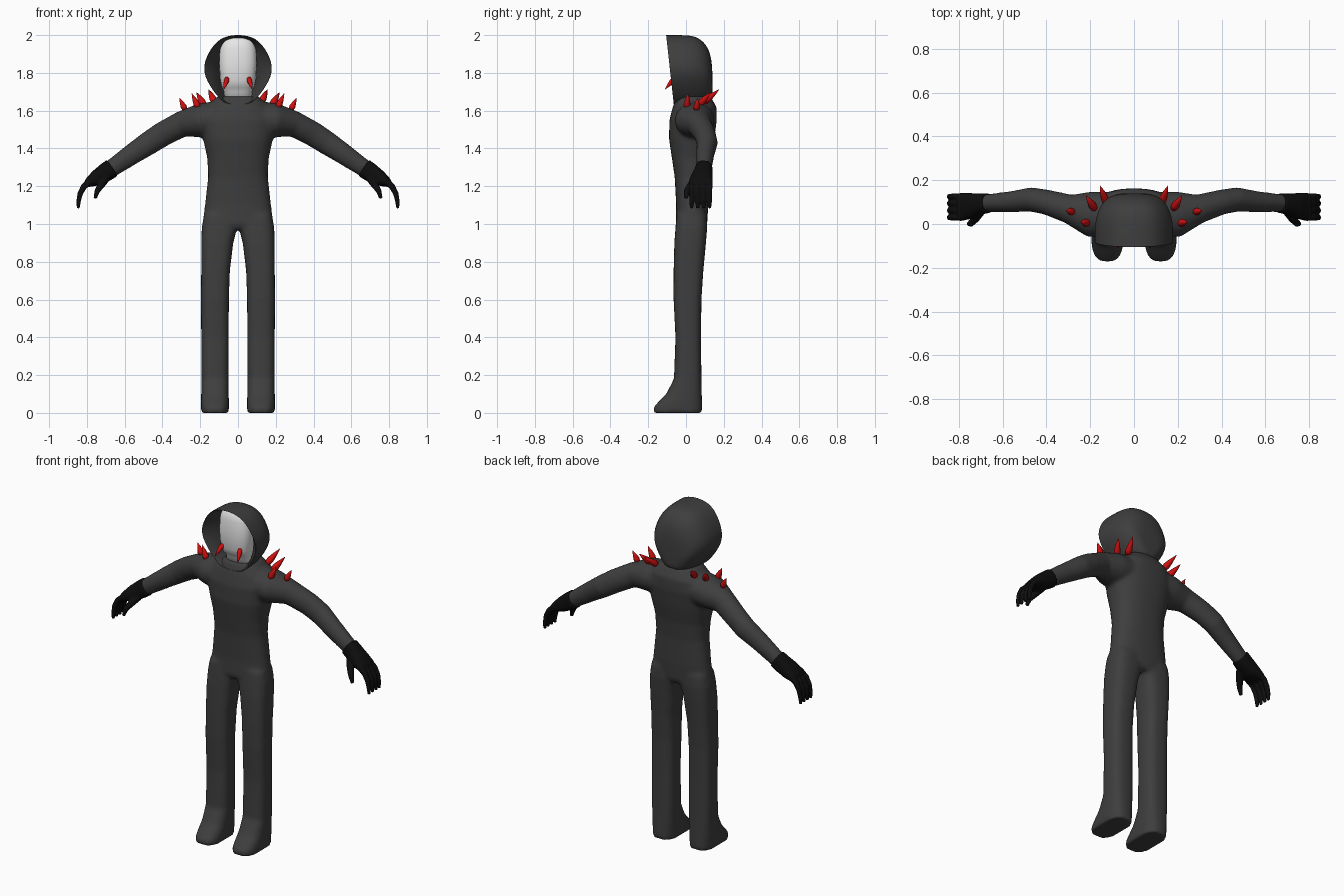
import bpy, bmesh, math
from mathutils import Vector


def material(name, rgb):
    m = bpy.data.materials.new(name)
    m.diffuse_color = (*rgb, 1)
    return m


CLOTH = material("charcoal cloth", (0.048, 0.048, 0.048))
BLACK = material("black glove", (0.004, 0.004, 0.004))
RED = material("red spike", (0.62, 0.005, 0.005))
WHITE = material("white mask", (0.8, 0.8, 0.8))


def skin(bm, loops):
    """Bridge equal vertex loops and cap both ends."""
    rows = [[bm.verts.new(p) for p in loop] for loop in loops]
    n = len(rows[0])
    for r, q in zip(rows, rows[1:]):
        for i in range(n):
            bm.faces.new((r[i], r[(i + 1) % n], q[(i + 1) % n], q[i]))
    bm.faces.new(rows[0][::-1])
    bm.faces.new(rows[-1])


def tube(bm, rings, sides=24, power=2.0, level=False):
    """Loft rings (x, y, z, depth radius, width radius) along their path."""
    pts = [Vector(r[:3]) for r in rings]
    loops = []
    for i, (p, ring) in enumerate(zip(pts, rings)):
        d = (pts[min(i + 1, len(pts) - 1)] - pts[max(i - 1, 0)]).normalized()
        if level:
            d = Vector((0, 0, 1))
        u = Vector((0, 1, 0))
        u = (u - d * u.dot(d)).normalized()
        v = d.cross(u)
        loop = []
        for k in range(sides):
            t = 2 * math.pi * k / sides
            c, s = math.cos(t), math.sin(t)
            c = math.copysign(abs(c) ** (2 / power), c)
            s = math.copysign(abs(s) ** (2 / power), s)
            loop.append(p + u * c * ring[3] + v * s * ring[4])
        loops.append(loop)
    skin(bm, loops)


def stack(bm, sections, x=None, **kw):
    """Level sections (z, centre x, half width, front y, back y)."""
    tube(bm, [(cx, (f + b) / 2, z, (b - f) / 2, w) for z, cx, w, f, b in sections],
         level=True, **kw)


def flip(rings, s):
    return [(s * r[0], *r[1:]) for r in rings]


def finish(name, bm, mat, voxel=0, smooth=0, subdiv=0):
    bmesh.ops.recalc_face_normals(bm, faces=bm.faces)
    me = bpy.data.meshes.new(name)
    bm.to_mesh(me)
    bm.free()
    me.materials.append(mat)
    for p in me.polygons:
        p.use_smooth = True
    ob = bpy.data.objects.new(name, me)
    bpy.context.collection.objects.link(ob)
    if voxel:
        m = ob.modifiers.new("fuse", "REMESH")
        m.mode = "VOXEL"
        m.voxel_size = voxel
        m.use_smooth_shade = True
        m = ob.modifiers.new("soften", "SMOOTH")
        m.factor = 0.5
        m.iterations = smooth
    if subdiv:
        m = ob.modifiers.new("round", "SUBSURF")
        m.levels = m.render_levels = subdiv
    return ob


# Suit: torso, legs with feet and sleeves fused into one skin
bm = bmesh.new()
stack(bm, [(0.97, 0, 0.15, -0.04, 0.10), (1.00, 0, 0.188, -0.055, 0.112),
           (1.10, 0, 0.175, -0.052, 0.118), (1.25, 0, 0.158, -0.06, 0.12),
           (1.35, 0, 0.163, -0.075, 0.13), (1.45, 0, 0.185, -0.09, 0.15),
           (1.55, 0, 0.20, -0.088, 0.163), (1.62, 0, 0.17, -0.07, 0.162),
           (1.675, 0, 0.11, -0.05, 0.13)], sides=32, power=2.4)
leg = [(0, 0.122, 0.074, -0.175, 0.086), (0.03, 0.122, 0.074, -0.172, 0.086),
       (0.06, 0.122, 0.074, -0.145, 0.085), (0.10, 0.122, 0.073, -0.105, 0.084),
       (0.18, 0.122, 0.072, -0.064, 0.082), (0.40, 0.122, 0.073, -0.056, 0.08),
       (0.60, 0.122, 0.074, -0.066, 0.082), (0.75, 0.119, 0.076, -0.066, 0.092),
       (0.90, 0.11, 0.085, -0.062, 0.106), (0.98, 0.098, 0.094, -0.056, 0.112),
       (1.05, 0.09, 0.09, -0.05, 0.11)]
arm = [(0.08, 0.045, 1.56, 0.10, 0.095), (0.20, 0.045, 1.548, 0.105, 0.09),
       (0.30, 0.07, 1.528, 0.066, 0.069), (0.40, 0.10, 1.475, 0.057, 0.066),
       (0.47, 0.112, 1.43, 0.056, 0.063), (0.56, 0.102, 1.37, 0.048, 0.056),
       (0.68, 0.095, 1.287, 0.04, 0.046)]
for s in (-1, 1):
    stack(bm, [(z, s * x, w, f, b) for z, x, w, f, b in leg], power=2.8)
    tube(bm, flip(arm, s))
finish("suit", bm, CLOTH, voxel=0.011, smooth=6)

# Gloves: palm, four curled fingers and a thumb per hand
palm = [(0.668, 0.096, 1.296, 0.045, 0.051), (0.70, 0.092, 1.274, 0.048, 0.05),
        (0.75, 0.083, 1.242, 0.059, 0.042), (0.79, 0.078, 1.22, 0.064, 0.026),
        (0.805, 0.078, 1.21, 0.06, 0.016)]
thumb = [(0.70, 0.06, 1.24, 0.022, 0.022), (0.725, 0.025, 1.205, 0.02, 0.019),
         (0.745, 0.004, 1.175, 0.017, 0.015), (0.757, 0.0, 1.135, 0.01, 0.009)]
for s, side in ((-1, "right"), (1, "left")):
    bm = bmesh.new()
    tube(bm, flip(palm, s), power=2.5)
    tube(bm, flip(thumb, s), sides=12)
    for y in (0.125, 0.094, 0.062, 0.03):
        tube(bm, flip([(0.785, y, 1.222, 0.016, 0.018), (0.815, y, 1.20, 0.015, 0.017),
                       (0.836, y, 1.16, 0.014, 0.015), (0.844, y, 1.12, 0.013, 0.012),
                       (0.846, y, 1.083, 0.009, 0.008)], s), sides=12)
    finish(side + "_glove", bm, BLACK, voxel=0.005, smooth=2)

# Hood: six-cornered shell swept front to back, with a funnel-shaped rim
outer = [(0, 2.004), (0.08, 1.992), (0.137, 1.945), (0.195, 1.83),
         (0.155, 1.735), (0.072, 1.625), (0, 1.64)]
inner = [(0, 1.985), (0.06, 1.98), (0.10, 1.93), (0.11, 1.83),
         (0.105, 1.74), (0.075, 1.65), (0, 1.645)]


def hood_loop(half, y, sx=1.0, sz=1.0, lean=0.0):
    full = half + [(-x, z) for x, z in half[-2:0:-1]]
    return [Vector((x * sx, y + lean * (2 - z), 1.72 + (z - 1.72) * sz))
            for x, z in full]


bm = bmesh.new()
skin(bm, [hood_loop(inner, 0.05, 0.8, 0.8),
          hood_loop(inner, -0.03, lean=0.05),
          hood_loop(outer, -0.104, 0.97, 0.995, lean=0.11),
          hood_loop(outer, -0.107, lean=0.11),
          hood_loop(outer, -0.095, lean=0.11),
          hood_loop(outer, 0.0),
          hood_loop(outer, 0.065, 0.92, 0.97),
          hood_loop(outer, 0.118, 0.72, 0.78),
          hood_loop(outer, 0.138, 0.45, 0.5),
          hood_loop(outer, 0.14, 0.2, 0.2)])
finish("hood", bm, CLOTH, subdiv=2)

# Mask: pale blank face tapering to a neck
bm = bmesh.new()
stack(bm, [(1.63, 0, 0.07, -0.035, 0.06), (1.70, 0, 0.074, -0.04, 0.06),
           (1.722, 0, 0.084, -0.06, 0.06), (1.76, 0, 0.094, -0.074, 0.06),
           (1.85, 0, 0.10, -0.078, 0.06), (1.93, 0, 0.096, -0.074, 0.06),
           (1.97, 0, 0.082, -0.064, 0.05), (1.986, 0, 0.058, -0.05, 0.03)],
      sides=32, power=2.5)
finish("mask", bm, WHITE)

# Spikes: four on each shoulder and one fang on each cheek
spikes = [((0.28, 0.055, 1.605), (0.31, 0.062, 1.668), 0.017),
          ((0.21, 0.004, 1.615), (0.245, 0.01, 1.692), 0.018),
          ((0.18, 0.07, 1.63), (0.22, 0.13, 1.697), 0.019),
          ((0.125, 0.095, 1.645), (0.155, 0.175, 1.712), 0.019),
          ((0.057, -0.06, 1.772), (0.075, -0.112, 1.712), 0.014)]
bm = bmesh.new()
for s in (-1, 1):
    for base, tip, r in spikes:
        a, b = Vector(base), Vector(tip)
        rings = [(*a.lerp(b, t), r * k, r * k)
                 for t, k in ((0, 0.8), (0.25, 1), (0.6, 0.65), (1, 0.04))]
        tube(bm, flip(rings, s), sides=10)
finish("spikes", bm, RED)
